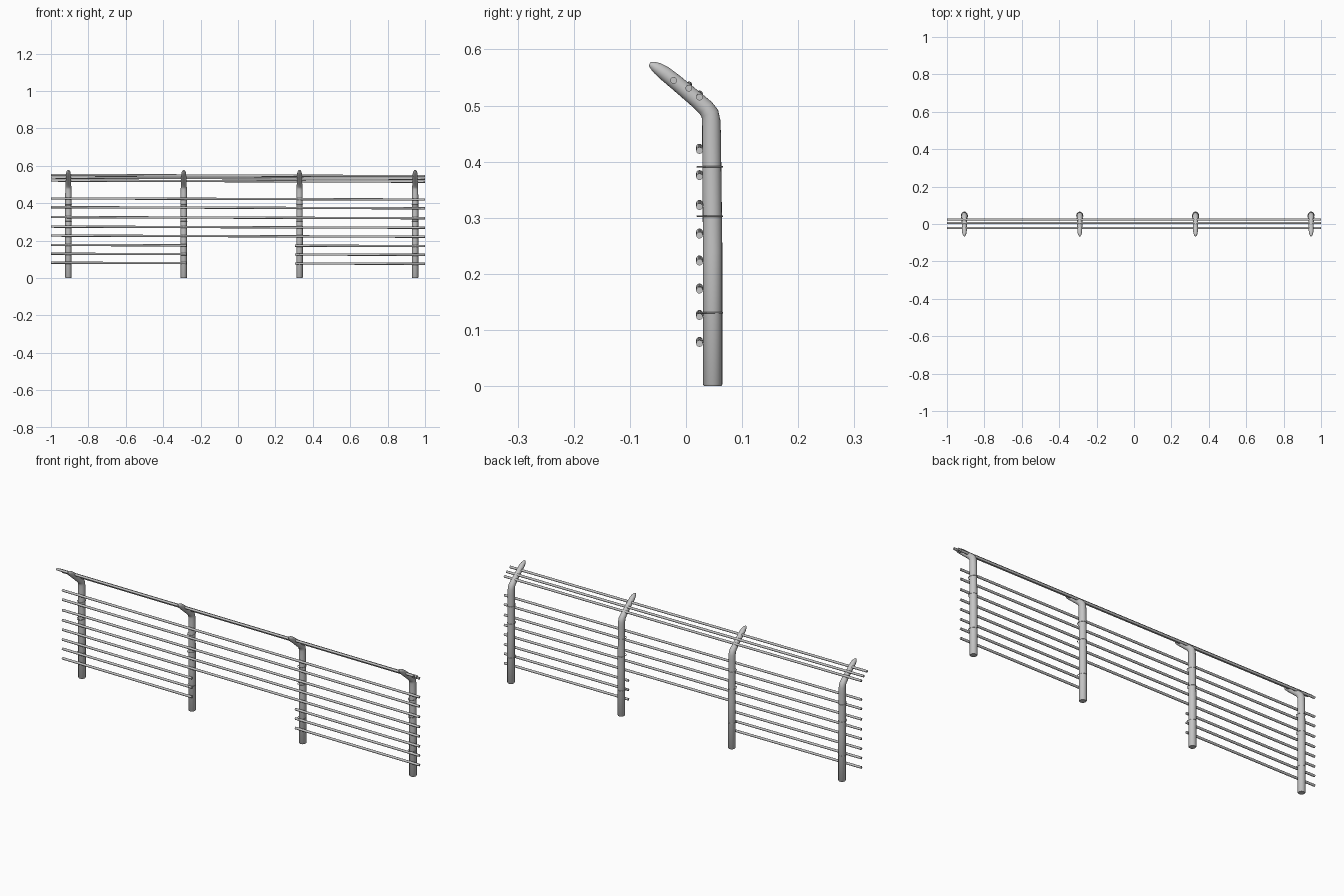
import bpy, bmesh, math
from mathutils import Vector

if "Cube" in bpy.data.objects:
    bpy.data.objects.remove(bpy.data.objects["Cube"])

steel = bpy.data.materials.new("grey_steel")
steel.diffuse_color = (0.56, 0.56, 0.56, 1)
steel.use_nodes = True
steel.node_tree.nodes["Principled BSDF"].inputs["Base Color"].default_value = steel.diffuse_color


def sweep(name, path, radii, sides, closed=False):
    """Round tube along a path, one radius per point."""
    bm = bmesh.new()
    pts = [Vector(p) for p in path]
    n = len(pts)
    rings = []
    for i, p in enumerate(pts):
        a = pts[(i - 1) % n] if closed or i > 0 else p
        b = pts[(i + 1) % n] if closed or i < n - 1 else p
        t = (b - a).normalized()
        ref = Vector((0, 0, 1)) if abs(t.z) < 0.1 else Vector((1, 0, 0))
        u = (ref - t * ref.dot(t)).normalized()
        v = t.cross(u)
        rings.append([bm.verts.new(p + radii[i] * (u * math.cos(k * math.tau / sides)
                      + v * math.sin(k * math.tau / sides))) for k in range(sides)])
    for i in range(n if closed else n - 1):
        r, s = rings[i], rings[(i + 1) % n]
        for k in range(sides):
            j = (k + 1) % sides
            bm.faces.new((r[k], r[j], s[j], s[k]))
    if not closed:
        bm.faces.new(rings[0][::-1])
        bm.faces.new(rings[-1])
    bmesh.ops.recalc_face_normals(bm, faces=bm.faces)
    me = bpy.data.meshes.new(name)
    bm.to_mesh(me)
    bm.free()
    me.materials.append(steel)
    ob = bpy.data.objects.new(name, me)
    bpy.context.collection.objects.link(ob)
    bpy.context.view_layer.objects.active = ob
    bpy.ops.object.select_all(action='DESELECT')
    ob.select_set(True)
    bpy.ops.object.shade_smooth_by_angle(angle=math.radians(50))
    return ob


# Post profile in (y, z, radius): upright, bent neck, arm tapering to a rounded tip
profile = [(0.0475, 0, 0.015), (0.0475, 0.003, 0.0173), (0.0475, 0.24, 0.0173),
           (0.0455, 0.45, 0.0167), (0.045, 0.473, 0.0163), (0.0425, 0.486, 0.016),
           (0.035, 0.496, 0.0152), (0.02, 0.5095, 0.0142), (-0.018, 0.5415, 0.0135),
           (-0.038, 0.5575, 0.0128), (-0.050, 0.566, 0.0108),
           (-0.059, 0.5715, 0.0076), (-0.065, 0.5745, 0.0032)]

posts = (-0.907, -0.29, 0.329, 0.947)
for i, x in enumerate(posts):
    sweep(f"post_{i + 1}", [(x, y, z) for y, z, r in profile],
          [r for y, z, r in profile], 20)
    # Thin tie loops around the post and the wires in front of it
    for j, z in enumerate((0.131, 0.303, 0.391)):
        loop = [(x + 0.0180 * math.cos(a), 0.0425 + 0.0228 * math.sin(a), z)
                for a in (k * math.tau / 24 for k in range(24))]
        sweep(f"tie_{i + 1}_{j + 1}", loop, [0.0012] * 24, 6, closed=True)


def wire(name, y, z, x0=-1.0, x1=1.0):
    """Straight wire that drops slightly from left to right."""
    height = lambda x: z + 0.003 * (1 - x)
    sweep(name, [(x0, y, height(x0)), (x1, y, height(x1))], [0.006, 0.006], 12)


# Full-length wires on the uprights and on the sloping arms
for i, z in enumerate((0.420, 0.373, 0.320, 0.269, 0.221)):
    wire(f"long_wire_{i + 1}", 0.024, z)
for i, (y, z) in enumerate(((0.024, 0.515), (0.005, 0.531), (-0.022, 0.545))):
    wire(f"arm_wire_{i + 1}", y, z)

# Lower wires stop either side of the gap in the middle bay
for i, z in enumerate((0.171, 0.124, 0.076)):
    wire(f"lower_wire_left_{i + 1}", 0.024, z, -1.0, -0.275)
    wire(f"lower_wire_right_{i + 1}", 0.024, z, 0.305, 1.0)
